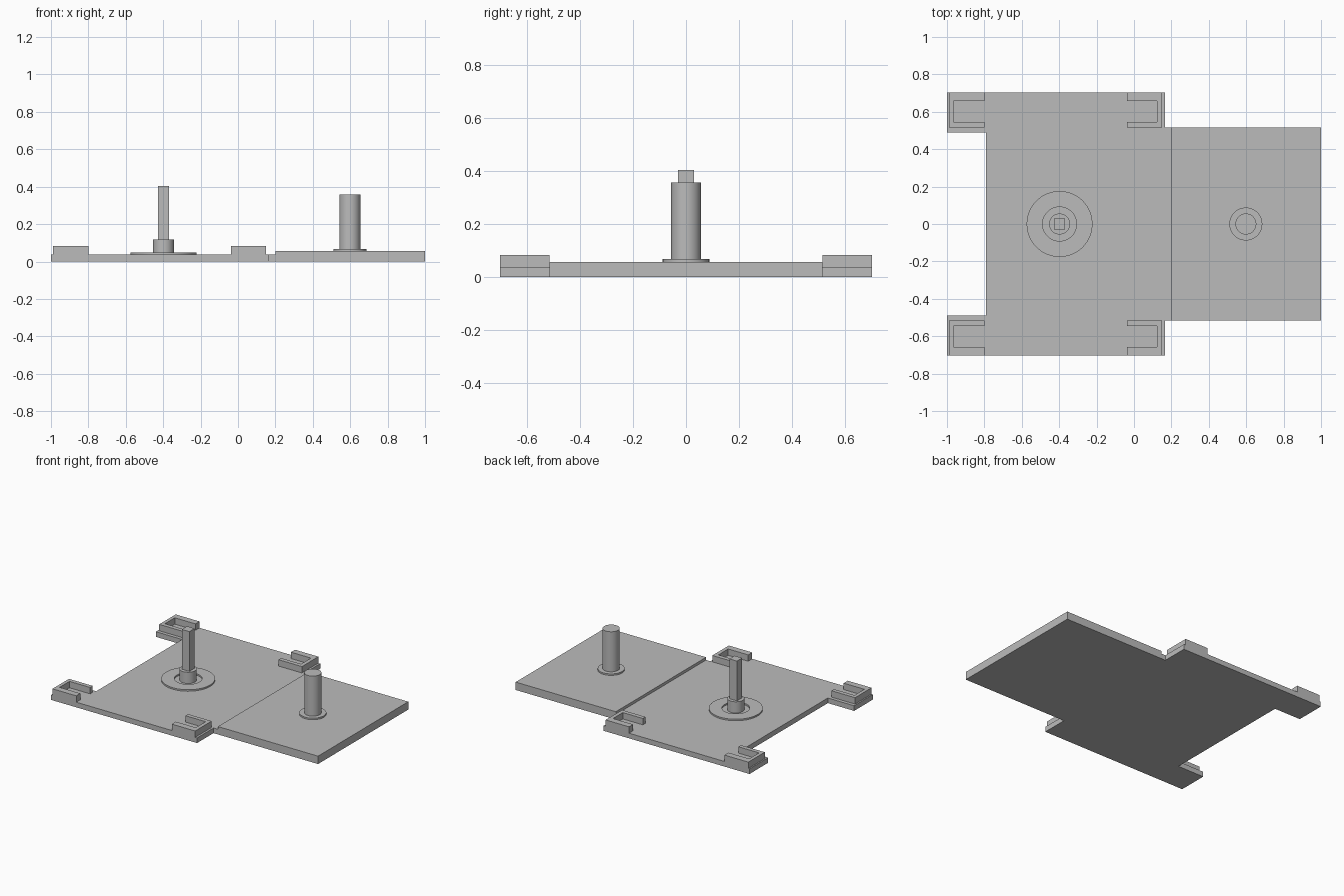
import bpy, bmesh, math

cube = bpy.data.objects.get("Cube")
if cube:
    bpy.data.objects.remove(cube, do_unlink=True)

grey = bpy.data.materials.new("plain grey")
grey.use_nodes = True
colour = (0.5, 0.5, 0.5, 1)
grey.diffuse_color = colour
grey.node_tree.nodes["Principled BSDF"].inputs["Base Color"].default_value = colour

LOW, HIGH, CLIP = 0.037, 0.057, 0.083


def prism(name, outline, z0, z1):
    """Extrude a flat outline from z0 up to z1."""
    bm = bmesh.new()
    base = bm.faces.new([bm.verts.new((x, y, z0)) for x, y in outline])
    top = bmesh.ops.extrude_face_region(bm, geom=[base])["geom"]
    verts = [v for v in top if isinstance(v, bmesh.types.BMVert)]
    bmesh.ops.translate(bm, verts=verts, vec=(0, 0, z1 - z0))
    bmesh.ops.recalc_face_normals(bm, faces=bm.faces)
    return finish(name, bm)


def finish(name, bm):
    mesh = bpy.data.meshes.new(name)
    bm.to_mesh(mesh)
    bm.free()
    mesh.materials.append(grey)
    obj = bpy.data.objects.new(name, mesh)
    bpy.context.collection.objects.link(obj)
    return obj


def turned(name, x, profile, closed=False, steps=64):
    """Spin a radius/height profile around a vertical axis at x."""
    bm = bmesh.new()
    verts = [bm.verts.new((r, 0, z)) for r, z in profile]
    edges = [bm.edges.new(p) for p in zip(verts, verts[1:])]
    if closed:
        edges.append(bm.edges.new((verts[-1], verts[0])))
    bmesh.ops.spin(bm, geom=verts + edges, axis=(0, 0, 1), cent=(0, 0, 0),
                   angle=math.tau, steps=steps)
    bmesh.ops.remove_doubles(bm, verts=bm.verts, dist=1e-5)
    bmesh.ops.recalc_face_normals(bm, faces=bm.faces)
    obj = finish(name, bm)
    obj.location.x = x
    bpy.ops.object.select_all(action="DESELECT")
    obj.select_set(True)
    bpy.context.view_layer.objects.active = obj
    bpy.ops.object.shade_smooth_by_angle(angle=math.radians(30))
    return obj


def rectangle(x0, x1, y):
    return [(x0, -y), (x1, -y), (x1, y), (x0, y)]


# Low base plate with a notch on one end and a narrow neck on the other
half = [(0.2, 0.515), (0.165, 0.515), (0.165, 0.703),
        (-1, 0.703), (-1, 0.49), (-0.79, 0.49)]
prism("base_plate", half + [(x, -y) for x, y in reversed(half)], 0, LOW)

# Thicker plate beside it
prism("raised_plate", rectangle(0.2, 1, 0.515), 0, HIGH)

# Four U-shaped corner clips, opening toward each other
for end, back, mouth, wall in (("outer", -0.99, -0.8, 0.025),
                               ("inner", 0.15, -0.037, -0.027)):
    for side, s in (("back", 1), ("front", -1)):
        outline = [(mouth, 0.703), (back, 0.703), (back, 0.515), (mouth, 0.515),
                   (mouth, 0.545), (back + wall, 0.545),
                   (back + wall, 0.657), (mouth, 0.657)]
        prism(f"{side}_{end}_clip", [(x, s * y) for x, y in outline], LOW, CLIP)

# Washer, hub and square shaft on the base plate
turned("washer", -0.398, [(0.091, LOW), (0.176, LOW), (0.176, 0.048), (0.091, 0.048)],
       closed=True)
turned("shaft_hub", -0.398, [(0, LOW), (0.056, LOW), (0.056, 0.118), (0, 0.118)])
shaft = prism("square_shaft", rectangle(-0.03, 0.03, 0.03), 0.118, 0.405)
shaft.location.x = -0.398

# Round post with its flange on the raised plate
turned("post_flange", 0.598, [(0, HIGH), (0.088, HIGH), (0.088, 0.068), (0, 0.068)])
turned("round_post", 0.598, [(0, 0.068), (0.056, 0.068), (0.056, 0.357), (0, 0.357)])
